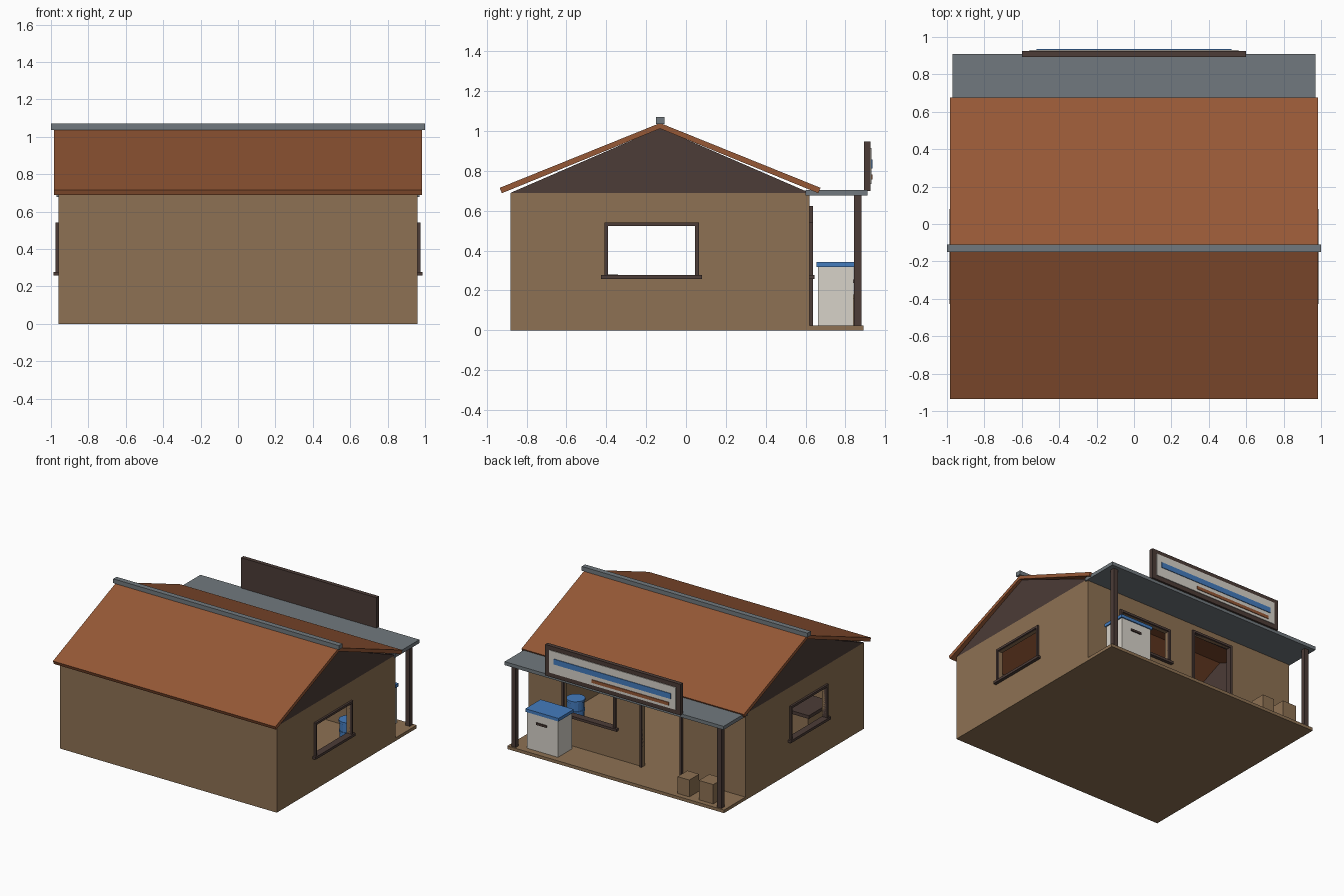
import bpy, bmesh, math
from mathutils import Vector

cube = bpy.data.objects.get("Cube")
if cube:
    bpy.data.objects.remove(cube, do_unlink=True)


def material(name, rgb):
    linear = [((c / 255 + 0.055) / 1.055) ** 2.4 for c in rgb] + [1]
    mat = bpy.data.materials.new(name)
    mat.use_nodes = True
    mat.diffuse_color = linear
    mat.node_tree.nodes["Principled BSDF"].inputs["Base Color"].default_value = linear
    return mat


tan = material("tan plaster", (141, 113, 83))
rust = material("rust roof", (150, 88, 54))
dark = material("dark timber", (76, 60, 55))
grey = material("grey metal", (113, 121, 126))
blue = material("blue paint", (68, 124, 190))
white = material("off white", (215, 210, 201))


def finish(name, bm, mat):
    bmesh.ops.recalc_face_normals(bm, faces=bm.faces)
    mesh = bpy.data.meshes.new(name)
    bm.to_mesh(mesh)
    bm.free()
    mesh.materials.append(mat)
    obj = bpy.data.objects.new(name, mesh)
    bpy.context.collection.objects.link(obj)
    return obj


def box(name, xs, ys, zs, mat):
    """Box given by its extent along each axis."""
    bm = bmesh.new()
    bmesh.ops.create_cube(bm, size=1)
    for v in bm.verts:
        v.co = [lo + (c + 0.5) * (hi - lo) for c, (lo, hi) in zip(v.co, (xs, ys, zs))]
    return finish(name, bm, mat)


def prism(name, outline, xs, mat):
    """Outline in y and z, extruded along x."""
    bm = bmesh.new()
    face = bm.faces.new([bm.verts.new((xs[0], y, z)) for y, z in outline])
    out = bmesh.ops.extrude_face_region(bm, geom=[face])
    moved = [g for g in out["geom"] if isinstance(g, bmesh.types.BMVert)]
    bmesh.ops.translate(bm, verts=moved, vec=(xs[1] - xs[0], 0, 0))
    return finish(name, bm, mat)


def place(axis, pos, t, z):
    return (pos, t, z) if axis == "x" else (t, pos, z)


def wall(name, axis, pos, inward, span, openings):
    """Wall sheet with rectangular openings, thickened inward."""
    ts = sorted({*span, *[t for o in openings for t in o[:2]]})
    zs = sorted({0, WALL_TOP, *[z for o in openings for z in o[2:]]})
    bm = bmesh.new()
    for t0, t1 in zip(ts, ts[1:]):
        for z0, z1 in zip(zs, zs[1:]):
            if any(a <= t0 and t1 <= b and c <= z0 and z1 <= d for a, b, c, d in openings):
                continue
            corners = ((t0, z0), (t1, z0), (t1, z1), (t0, z1))
            bm.faces.new([bm.verts.new(place(axis, pos, t, z)) for t, z in corners])
    bmesh.ops.remove_doubles(bm, verts=bm.verts, dist=0.0001)
    sheet = list(bm.faces)
    out = bmesh.ops.extrude_face_region(bm, geom=sheet, use_keep_orig=True)
    moved = [g for g in out["geom"] if isinstance(g, bmesh.types.BMVert)]
    bmesh.ops.translate(bm, verts=moved, vec=Vector(place(axis, inward * THICK, 0, 0)))
    finish(name, bm, tan)


def frame(name, axis, pos, outward, opening, sill):
    """Timber trim around an opening, with an optional window sill."""
    t0, t1, z0, z1 = opening
    w = 0.018
    depth = tuple(sorted((pos - outward * THICK, pos + outward * 0.016)))

    def bar(part, ts, zs, d=depth):
        xs, ys = (d, ts) if axis == "x" else (ts, d)
        box(name + "_" + part, xs, ys, zs, dark)

    bar("jamb_a", (t0 - w, t0), (z0, z1 + w))
    bar("jamb_b", (t1, t1 + w), (z0, z1 + w))
    bar("head", (t0, t1), (z1, z1 + w))
    if sill:
        deep = tuple(sorted((pos - outward * THICK, pos + outward * 0.026)))
        bar("sill", (t0 - 0.035, t1 + 0.035), (z0 - 0.018, z0 + 0.002), deep)


WALL_TOP, THICK = 0.69, 0.03
HALF, FRONT, BACK, RIDGE = 0.96, -0.88, 0.62, -0.13
side_window = (-0.392, 0.046, 0.275, 0.523)
shop_window = (0.2, 0.64, 0.275, 0.523)
doorway = (-0.388, -0.05, 0.025, 0.605)

# Walls, floor and trim
box("floor", (-HALF, HALF), (FRONT, 0.89), (0, 0.025), tan)
wall("front_wall", "y", FRONT, 1, (-HALF, HALF), [])
wall("back_wall", "y", BACK, -1, (-HALF, HALF), [shop_window, doorway])
frame("shop_window", "y", BACK, 1, shop_window, True)
frame("doorway", "y", BACK, 1, doorway, False)
for side, s in (("left", 1), ("right", -1)):
    wall(side + "_wall", "x", s * HALF, -s, (FRONT, BACK), [side_window])
    frame(side + "_window", "x", s * HALF, s, side_window, True)
    prism(side + "_gable", [(FRONT, WALL_TOP), (BACK, WALL_TOP), (RIDGE, 1.015)],
          (s * HALF, s * (HALF - THICK)), dark)
    box(side + "_porch_post", (s * 0.912 - 0.019, s * 0.912 + 0.019), (0.842, 0.88),
        (0.025, 0.68), dark)

# Roof
for side, s in (("front", -1), ("back", 1)):
    eave = RIDGE + s * 0.805
    prism(side + "_roof_slope",
          [(RIDGE, 1.04), (eave, 0.715), (eave - s * 0.011, 0.688), (RIDGE, 1.012)],
          (-0.985, 0.985), rust)
box("ridge_cap", (-1, 1), (RIDGE - 0.021, RIDGE + 0.021), (1.036, 1.07), grey)
box("porch_roof", (-0.97, 0.97), (0.6, 0.91), (0.677, 0.705), grey)

# Sign board with painted bands
box("sign_board", (-0.6, 0.6), (0.893, 0.926), (0.7, 0.948), dark)
box("sign_panel", (-0.56, 0.56), (0.926, 0.931), (0.735, 0.915), white)
box("sign_blue_band", (-0.52, 0.52), (0.931, 0.936), (0.813, 0.856), blue)
box("sign_rust_band", (-0.5, 0.18), (0.931, 0.936), (0.756, 0.781), rust)

# Chest freezer
box("freezer_body", (0.546, 0.82), (0.663, 0.84), (0.025, 0.317), white)
box("freezer_lid", (0.536, 0.83), (0.655, 0.848), (0.317, 0.342), blue)
box("freezer_handle", (0.643, 0.735), (0.84, 0.85), (0.238, 0.254), dark)

# Cartons on the porch
box("small_carton", (-0.625, -0.52), (0.725, 0.85), (0.025, 0.16), tan)
box("large_carton", (-0.836, -0.71), (0.72, 0.85), (0.025, 0.18), tan)

# Drum and counter inside
for name, r, z0, z1 in (("drum_body", 0.064, 0, 0.23), ("drum_lower_hoop", 0.069, 0.07, 0.085),
                        ("drum_upper_hoop", 0.069, 0.145, 0.16), ("drum_lid", 0.07, 0.225, 0.242)):
    bm = bmesh.new()
    bmesh.ops.create_cone(bm, cap_ends=True, segments=14, radius1=r, radius2=r, depth=z1 - z0)
    bmesh.ops.translate(bm, verts=bm.verts, vec=(0.76, 0.31, (z0 + z1) / 2))
    finish(name, bm, blue)
box("counter_body", (-0.83, -0.36), (-0.62, -0.36), (0.025, 0.255), tan)
box("counter_top", (-0.85, -0.34), (-0.64, -0.34), (0.255, 0.281), dark)
